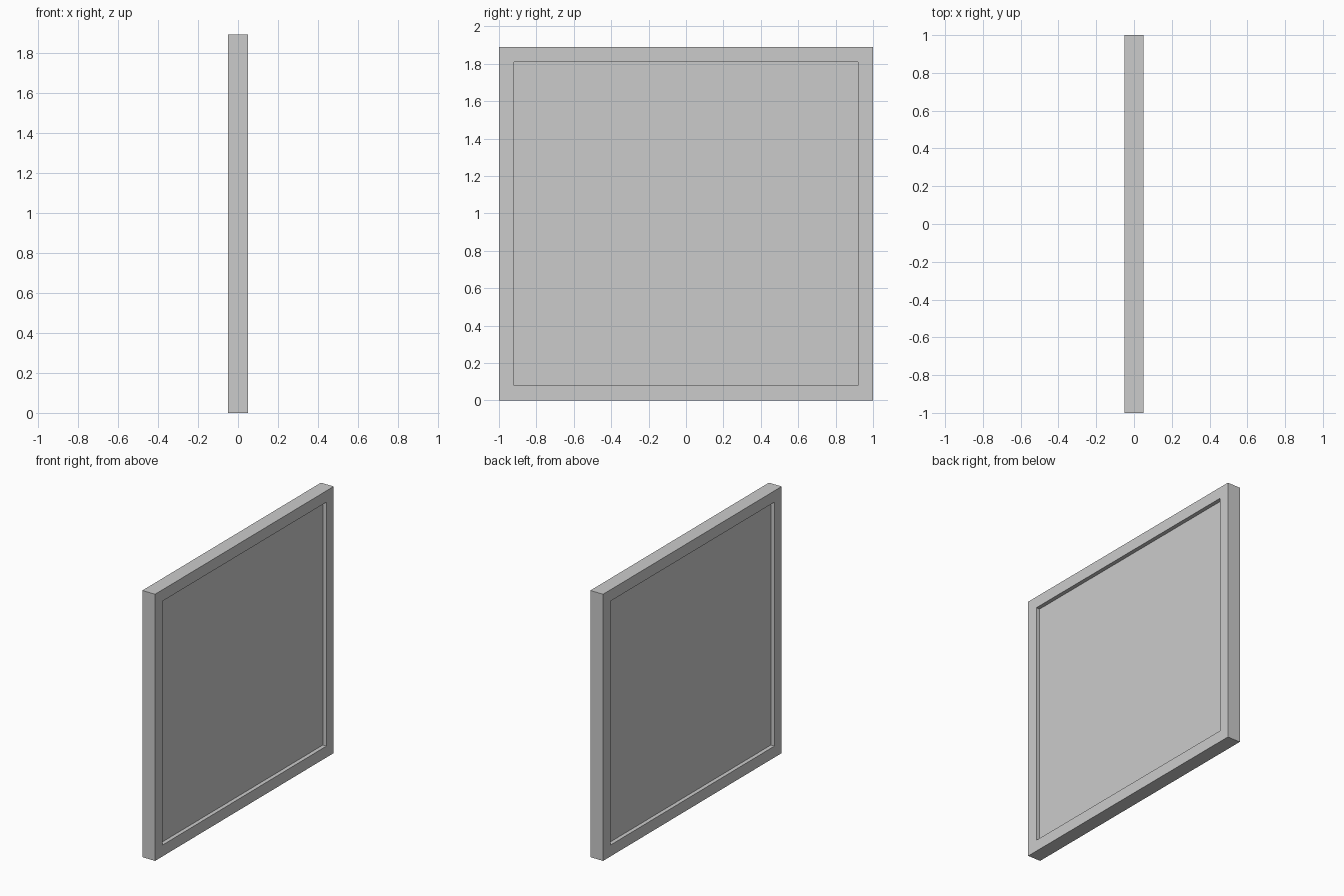
import bpy
import bmesh
from mathutils import Vector

if "Cube" in bpy.data.objects:
    bpy.data.objects.remove(bpy.data.objects["Cube"])

THICK, WIDTH, HEIGHT = 0.1, 2.0, 1.89
BORDER, RECESS = 0.114, 0.028

# Solid slab standing on the ground
bm = bmesh.new()
bmesh.ops.create_cube(bm, size=1)
bmesh.ops.scale(bm, vec=(THICK, WIDTH, HEIGHT), verts=bm.verts)
bmesh.ops.translate(bm, vec=(0, 0, HEIGHT / 2), verts=bm.verts)
bm.normal_update()

# Recessed panel on both broad sides: inset a border, then sink the middle
for side in (-1, 1):
    face = next(f for f in bm.faces if f.normal.x * side > 0.9 and f.calc_area() > 1)
    bmesh.ops.inset_individual(bm, faces=[face], thickness=BORDER)
    result = bmesh.ops.extrude_discrete_faces(bm, faces=[face])
    bmesh.ops.translate(bm, vec=Vector((-side * RECESS, 0, 0)),
                        verts=result["faces"][0].verts)
    bm.normal_update()

bmesh.ops.recalc_face_normals(bm, faces=bm.faces)
mesh = bpy.data.meshes.new("framed_panel")
bm.to_mesh(mesh)
bm.free()
panel = bpy.data.objects.new("framed_panel", mesh)
bpy.context.collection.objects.link(panel)
